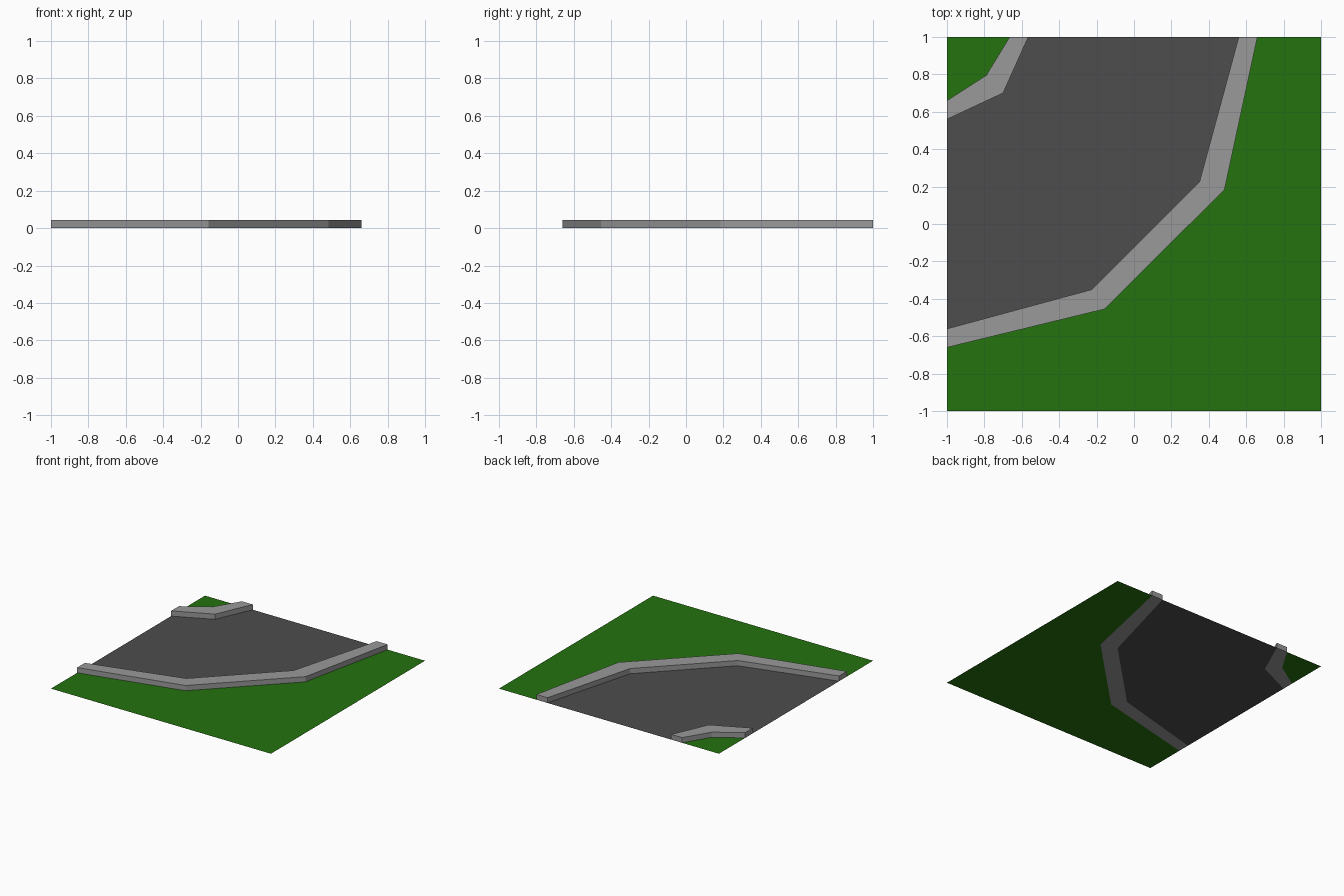
import bpy, bmesh

cube = bpy.data.objects.get("Cube")
if cube:
    bpy.data.objects.remove(cube, do_unlink=True)

KERB_HEIGHT = 0.043

# Edge lines of the bend, from the left-hand edge round to the back edge
OUTER_GRASS_LINE = [(-1, -.66), (-.157, -.455), (.484, .184), (.66, 1)]
OUTER_ROAD_LINE = [(-1, -.56), (-.225, -.35), (.35, .225), (.56, 1)]
INNER_ROAD_LINE = [(-1, .56), (-.70, .70), (-.565, 1)]
INNER_GRASS_LINE = [(-1, .66), (-.79, .795), (-.665, 1)]


def material(name, colour):
    mat = bpy.data.materials.new(name)
    mat.use_nodes = True
    mat.diffuse_color = (*colour, 1)
    mat.node_tree.nodes["Principled BSDF"].inputs["Base Color"].default_value = (*colour, 1)
    return mat


def finish(name, bm, mat):
    mesh = bpy.data.meshes.new(name)
    bm.to_mesh(mesh)
    bm.free()
    mesh.materials.append(mat)
    obj = bpy.data.objects.new(name, mesh)
    bpy.context.collection.objects.link(obj)
    return obj


def flat_area(name, outline, mat):
    """Thin ground sheet facing up, filled from its outline."""
    bm = bmesh.new()
    face = bm.faces.new([bm.verts.new((x, y, 0)) for x, y in outline])
    face.normal_update()
    if face.normal.z < 0:
        face.normal_flip()
    bmesh.ops.triangulate(bm, faces=[face])
    return finish(name, bm, mat)


def kerb(name, line_a, line_b, mat):
    """Solid strip between two edge lines with square mitred bends."""
    bm = bmesh.new()
    rings = []
    for (ax, ay), (bx, by) in zip(line_a, line_b):
        corners = [(ax, ay, 0), (bx, by, 0), (bx, by, KERB_HEIGHT), (ax, ay, KERB_HEIGHT)]
        rings.append([bm.verts.new(c) for c in corners])
    for r, s in zip(rings, rings[1:]):
        for i in range(4):
            j = (i + 1) % 4
            bm.faces.new((r[i], r[j], s[j], s[i]))
    bm.faces.new(rings[0])
    bm.faces.new(rings[-1])
    bmesh.ops.recalc_face_normals(bm, faces=bm.faces)
    return finish(name, bm, mat)


grass = material("grass green", (.018, .168, .0045))
asphalt = material("asphalt grey", (.074, .074, .074))
concrete = material("concrete grey", (.319, .319, .319))

# Ground sheets
flat_area("outer_grass", OUTER_GRASS_LINE + [(1, 1), (1, -1), (-1, -1)], grass)
flat_area("inner_grass", INNER_GRASS_LINE + [(-1, 1)], grass)
flat_area("road", OUTER_ROAD_LINE + INNER_ROAD_LINE[::-1], asphalt)

# Raised kerbs
kerb("outer_kerb", OUTER_GRASS_LINE, OUTER_ROAD_LINE, concrete)
kerb("inner_kerb", INNER_GRASS_LINE, INNER_ROAD_LINE, concrete)
